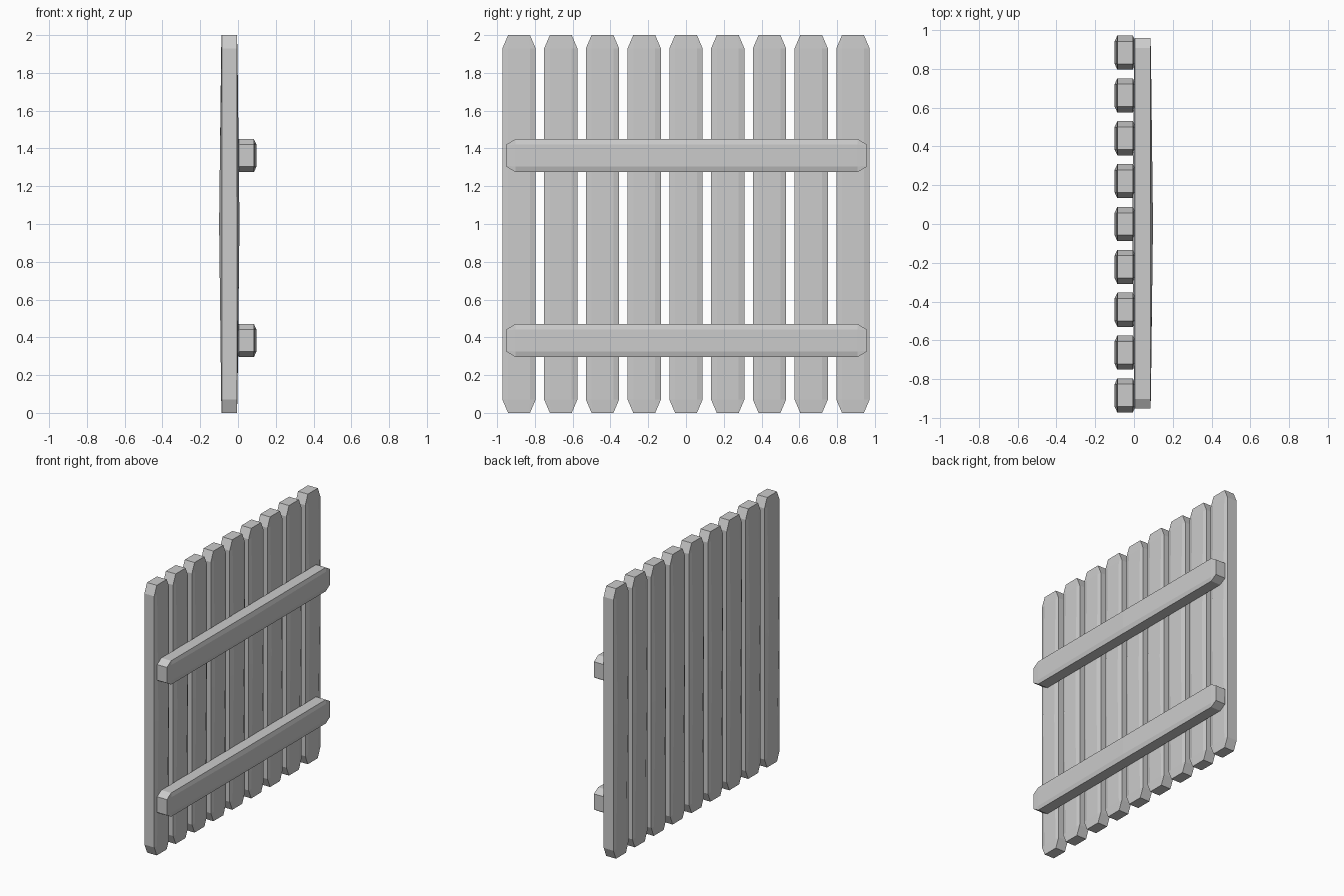
import bpy
import bmesh
from mathutils import Matrix

cube = bpy.data.objects.get("Cube")
if cube:
    bpy.data.objects.remove(cube, do_unlink=True)

grey = bpy.data.materials.new("plain grey")
grey.use_nodes = True
color = (0.6, 0.6, 0.6, 1)
grey.diffuse_color = color
grey.node_tree.nodes["Principled BSDF"].inputs["Base Color"].default_value = color


def make_board(name, length, half_width, matrix):
    """Board along local z with clipped corners and slightly bulging faces."""
    half, clip = length / 2, 0.07 if length > 1.95 else 0.05
    inner = half_width - 0.03
    # Stations along the board: position, half width, bulge of the broad faces
    stations = [(-half, inner, 0.04), (clip - half, half_width, 0.043),
                (0, half_width, 0.054),
                (half - clip, half_width, 0.043), (half, inner, 0.04)]
    bm = bmesh.new()
    rings = []
    for z, w, t in stations:
        flat = min(inner, w - 0.004)
        section = [(t, -flat), (t, flat), (0.04, w), (-0.04, w),
                   (-t, flat), (-t, -flat), (-0.04, -w), (0.04, -w)]
        rings.append([bm.verts.new((x, y, z)) for x, y in section])
    for low, high in zip(rings, rings[1:]):
        for i in range(8):
            j = (i + 1) % 8
            bm.faces.new((low[i], low[j], high[j], high[i]))
    bm.faces.new(rings[0][::-1])
    bm.faces.new(rings[-1])
    bmesh.ops.recalc_face_normals(bm, faces=bm.faces)
    mesh = bpy.data.meshes.new(name)
    bm.to_mesh(mesh)
    bm.free()
    mesh.materials.append(grey)
    board = bpy.data.objects.new(name, mesh)
    board.matrix_world = matrix
    bpy.context.collection.objects.link(board)


# Upright pickets
for i in range(9):
    make_board(f"picket_{i + 1}", 2, 0.088,
               Matrix.Translation((-0.046, (i - 4) * 0.221, 1)))

# Horizontal rails
for name, z in (("lower_rail", 0.383), ("upper_rail", 1.362)):
    make_board(name, 1.91, 0.088,
               Matrix.Translation((0.044, 0.003, z)) @ Matrix.Rotation(1.5707963, 4, "X"))
